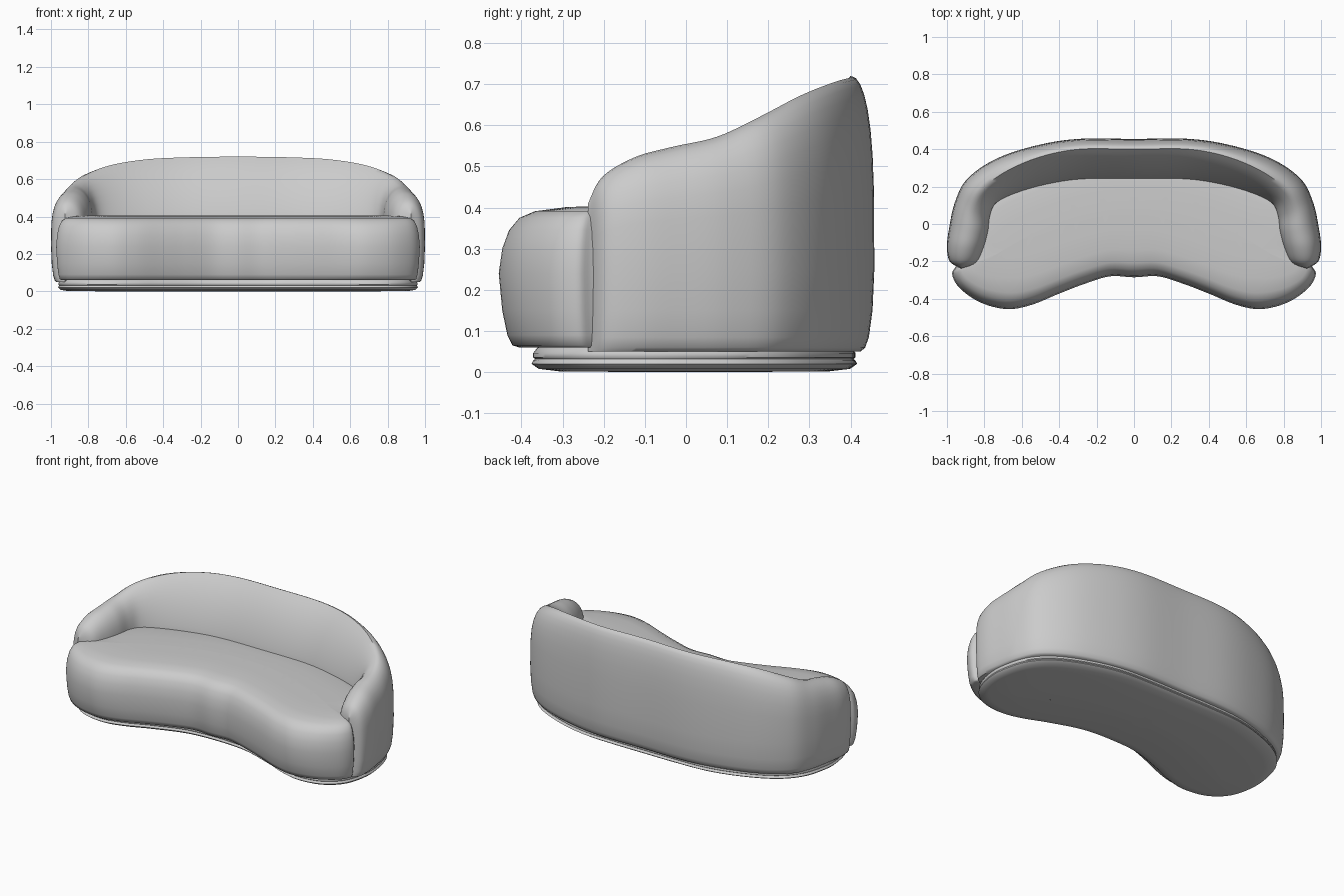
import bpy, bmesh, math

cube = bpy.data.objects.get("Cube")
if cube:
    bpy.data.objects.remove(cube, do_unlink=True)

fabric = bpy.data.materials.new("light_grey_fabric")
fabric.use_nodes = True
GREY = (0.6, 0.6, 0.6, 1)
fabric.diffuse_color = GREY
fabric.node_tree.nodes["Principled BSDF"].inputs["Base Color"].default_value = GREY


def spline(points, x_columns, closes, steps=6):
    """Smooth curve through rows; rows on the centre plane are mirrored for tangents."""
    def flip(row):
        return [-v if i in x_columns else v for i, v in enumerate(row)]
    last = flip(points[-2]) if closes else points[-1]
    rows = [flip(points[1])] + list(points) + [last]
    out = []
    for a, b, c, d in zip(rows, rows[1:], rows[2:], rows[3:]):
        for s in range(steps):
            t = s / steps
            out.append([q + t * (r - p) / 2 + t * t * (p - 2.5 * q + 2 * r - w / 2)
                        + t ** 3 * (1.5 * (q - r) + (w - p) / 2)
                        for p, q, r, w in zip(a, b, c, d)])
    return out + [list(points[-1])]


def loft(name, rows, wrap=False):
    """Skin rows of points for the left half, then mirror across x."""
    bm = bmesh.new()
    grid = [[bm.verts.new(p) for p in row] for row in rows]
    n = len(grid[0])
    for a, b in zip(grid, grid[1:]):
        for i in range(n if wrap else n - 1):
            j = (i + 1) % n
            bm.faces.new((a[i], a[j], b[j], b[i]))
    bmesh.ops.remove_doubles(bm, verts=bm.verts[:], dist=0.0005)
    bmesh.ops.mirror(bm, geom=bm.verts[:] + bm.edges[:] + bm.faces[:],
                     axis='X', merge_dist=0.0005)
    bmesh.ops.recalc_face_normals(bm, faces=bm.faces[:])
    mesh = bpy.data.meshes.new(name)
    bm.to_mesh(mesh)
    bm.free()
    mesh.materials.append(fabric)
    obj = bpy.data.objects.new(name, mesh)
    bpy.context.collection.objects.link(obj)
    bpy.ops.object.select_all(action='DESELECT')
    obj.select_set(True)
    bpy.context.view_layer.objects.active = obj
    bpy.ops.object.shade_smooth_by_angle(angle=math.radians(50))


def cushion(name, outline, profile):
    """Kidney-shaped solid: the outline shrinks toward a curved spine at each height."""
    rows = []
    for x, y in spline(outline, (0,), True):
        sx = x * 0.75
        sy = 0.08 - 0.45 * sx * sx
        rows.append([(x + (sx - x) * f, y + (sy - y) * f, z) for f, z in profile])
    loft(name, rows)


# Plinth with a shallow groove
cushion("plinth",
        [(0, -.21), (.2, -.225), (.4, -.29), (.55, -.35), (.68, -.375), (.82, -.345),
         (.92, -.25), (.96, -.1), (.95, .03), (.905, .16), (.8, .27), (.62, .355),
         (.42, .405), (.2, .415), (0, .415)],
        [(1, 0), (.2, .002), (.05, .008), (0, .02), (.01, .028), (.025, .032),
         (.01, .036), (.01, .046), (.03, .055), (.06, .065), (1, .065)])

# Seat cushion, its rear edge tucked into the backrest
cushion("seat",
        [(0, -.285), (.13, -.28), (.27, -.322), (.4, -.372), (.55, -.433), (.68, -.455),
         (.82, -.42), (.93, -.345), (.972, -.27), (.95, -.22), (.92, -.12), (.91, 0),
         (.88, .1), (.78, .21), (.6, .29), (.4, .36), (.2, .4), (0, .4)],
        [(1, .07), (.3, .06), (.12, .06), (.08, .065), (.05, .09), (.02, .15), (0, .24),
         (.02, .3), (.06, .345), (.12, .375), (.21, .391), (.4, .401), (.7, .405),
         (1, .406)])

# Backrest stations: outer xy, inner xy, crest xy, crest height, inner roundness
stations = [
    (0, .455, 0, .235, 0, .4, .72, .45),
    (.3, .455, .28, .233, .29, .4, .716, .45),
    (.53, .418, .48, .203, .505, .358, .704, .45),
    (.74, .347, .64, .157, .69, .278, .672, .5),
    (.893, .24, .735, .11, .82, .178, .62, .7),
    (.958, .115, .768, .045, .87, .075, .572, .9),
    (.988, -.02, .78, -.04, .883, -.035, .547, 1),
    (1, -.12, .805, -.13, .9, -.125, .522, 1),
    (.985, -.2, .845, -.208, .915, -.203, .475, 1),
    (.925, -.238, .925, -.238, .925, -.238, .41, 1),
]

# Backrest and arms, one continuous padded wall
rows = []
for ox, oy, ix, iy, cx, cy, top, soft in spline(stations, (0, 2, 4), False):
    def between(a, b, t, z):
        return (a[0] + (b[0] - a[0]) * t, a[1] + (b[1] - a[1]) * t, z)
    outer, inner, crest = (ox, oy), (ix, iy), (cx, cy)
    section = [between(inner, outer, 0.1, 0.06)]
    for k in range(9):
        ang = k / 8 * math.pi / 2
        line = k / 8
        a = line + (1 - math.cos(ang) - line) * soft
        b = line + (math.sin(ang) ** 0.8 - line) * soft
        section.append(between(inner, crest, a, 0.36 + (top - 0.36) * b))
    for k in range(1, 9):
        ang = k / 8 * math.pi / 2
        drop = max(math.cos(ang), 0) ** 0.55
        section.append(between(crest, outer, math.sin(ang), 0.25 + (top - 0.25) * drop))
    for inset, z in ((.02, .15), (.06, .085), (.1, .06), (.15, .05)):
        section.append(between(outer, inner, inset, z))
    rows.append(section)
loft("backrest_and_arms", rows, wrap=True)
